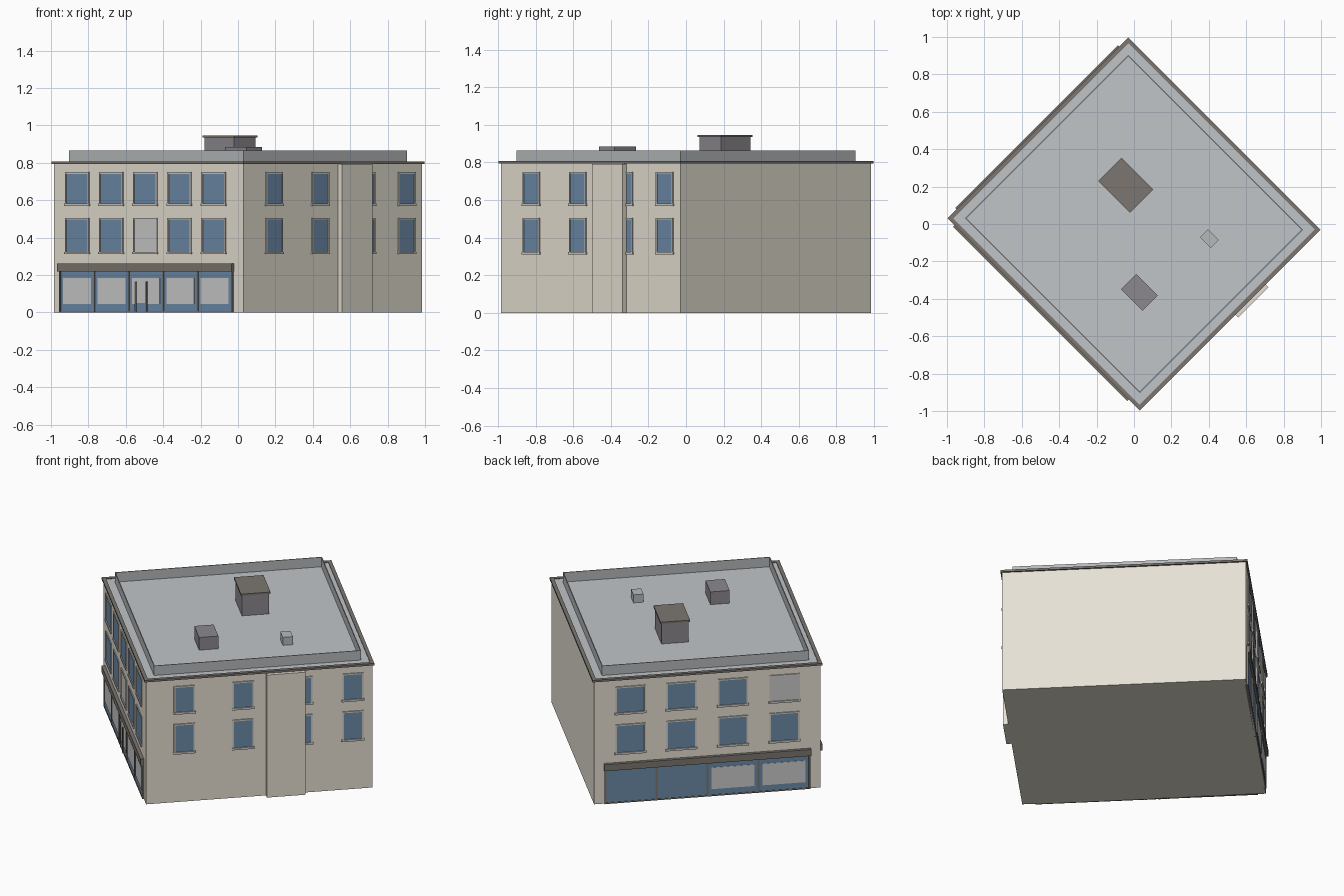
import bpy, bmesh, math
from mathutils import Matrix

if "Cube" in bpy.data.objects:
    bpy.data.objects.remove(bpy.data.objects["Cube"])

ROT = Matrix.Rotation(math.radians(-45), 4, 'Z')   # building sits diagonally
HU, HV = 0.717, 0.674                              # half sizes of the walls


def mat(name, r, g, b):
    m = bpy.data.materials.new(name)
    m.diffuse_color = (r, g, b, 1)
    m.use_nodes = True
    m.node_tree.nodes["Principled BSDF"].inputs["Base Color"].default_value = m.diffuse_color
    return m


WALL = mat("stone", 0.80, 0.75, 0.66)
ROOF = mat("roof_grey", 0.53, 0.56, 0.58)
PARA = mat("parapet_grey", 0.47, 0.49, 0.50)
DARK = mat("dark_trim", 0.20, 0.18, 0.16)
UNIT = mat("unit_dark", 0.26, 0.25, 0.27)
BLUE = mat("blue_glass", 0.15, 0.26, 0.40)
PALE = mat("pale_panel", 0.76, 0.77, 0.74)
FRAME = mat("frame_grey", 0.62, 0.60, 0.56)


def build(name, boxes, material):
    """One object from a list of (x0, x1, y0, y1, z0, z1) boxes."""
    bm = bmesh.new()
    for x0, x1, y0, y1, z0, z1 in boxes:
        m = Matrix.Translation(((x0 + x1) / 2, (y0 + y1) / 2, (z0 + z1) / 2)) \
            @ Matrix.Diagonal((abs(x1 - x0), abs(y1 - y0), abs(z1 - z0), 1))
        bmesh.ops.create_cube(bm, size=1, matrix=m)
    bm.transform(ROT)
    me = bpy.data.meshes.new(name)
    bm.to_mesh(me)
    bm.free()
    me.materials.append(material)
    ob = bpy.data.objects.new(name, me)
    bpy.context.collection.objects.link(ob)
    return ob


def ring(a, b, t, z0, z1):
    """Four boxes forming a rectangular ring of thickness t."""
    return [(-a, a, -b, -b + t, z0, z1), (-a, a, b - t, b, z0, z1),
            (-a, -a + t, -b + t, b - t, z0, z1), (a - t, a, -b + t, b - t, z0, z1)]


def on(side, a0, a1, z0, z1, d, back=0.01):
    """Box on a facade: a along the wall, d its projection."""
    if side == "front":
        return (a0, a1, -HV - d, -HV + back, z0, z1)
    if side == "right":
        return (HU - back, HU + d, a0, a1, z0, z1)
    return (-HU - d, -HU + back, a0, a1, z0, z1)


# shell, cornice, parapet
build("walls", [(-HU, HU, -HV, HV, 0, 0.796)], WALL)
build("roof_deck", [(-0.71, 0.71, -0.667, 0.667, 0.79, 0.803)], ROOF)
build("cornice", ring(0.727, 0.684, 0.022, 0.794, 0.807), DARK)
build("parapet", ring(0.66, 0.617, 0.005, 0.80, 0.865), PARA)
build("pilaster", [(HU - 0.01, 0.748, 0.04, 0.27, 0, 0.793)], WALL)

# rooftop units
build("large_roof_unit", [(-0.29, -0.065, 0.035, 0.197, 0.80, 0.938)], UNIT)
build("large_unit_cap", [(-0.297, -0.058, 0.028, 0.204, 0.936, 0.947)], DARK)
build("medium_roof_unit", [(0.198, 0.36, -0.295, -0.18, 0.80, 0.885)], UNIT)
build("small_roof_vent", [(0.30, 0.38, 0.20, 0.26, 0.80, 0.855)], PARA)

# upper windows: centres, width, set of pale (column, row)
ROWS = [(0.315, 0.505), (0.573, 0.75)]
WINDOWS = {
    "front": ([-0.539, -0.282, -0.024, 0.234, 0.492], 0.18, {(2, 0)}),
    "right": ([-0.446, -0.096, 0.253, 0.558], 0.127, set()),
    "left": ([-0.46, -0.153, 0.154, 0.457], 0.18, {(0, 1)}),
}
for side, (centres, w, pale) in WINDOWS.items():
    glass, blinds, frames = [], [], []
    t = 0.009
    for i, c in enumerate(centres):
        for j, (z0, z1) in enumerate(ROWS):
            a0, a1 = c - w / 2, c + w / 2
            pane = on(side, a0 + t, a1 - t, z0 + t, z1 - t, 0.002)
            (blinds if (i, j) in pale else glass).append(pane)
            frames += [on(side, a0, a0 + t, z0, z1, 0.006),
                       on(side, a1 - t, a1, z0, z1, 0.006),
                       on(side, a0 + t, a1 - t, z1 - t, z1, 0.006),
                       on(side, a0 - 0.004, a1 + 0.004, z0 - 0.004, z0 + t, 0.008)]
    build(side + "_window_glass", glass, BLUE)
    build(side + "_window_frames", frames, FRAME)
    if blinds:
        build(side + "_window_blinds", blinds, PALE)

# shopfronts: start, end, bays, bays with pale panels
SHOPS = {"front": (-0.665, 0.635, 5, range(5)), "left": (-0.608, 0.608, 4, (0, 1))}
for side, (s0, s1, n, pale) in SHOPS.items():
    step = (s1 - s0) / n
    build(side + "_shopfront", [on(side, s0, s1, 0.005, 0.225, 0.006)], BLUE)
    build(side + "_fascia", [on(side, s0 - 0.008, s1 + 0.008, 0.218, 0.26, 0.02)], DARK)
    build(side + "_shop_mullions",
          [on(side, s0 + i * step - 0.005, s0 + i * step + 0.005, 0, 0.22, 0.010)
           for i in range(n + 1)]
          + [on(side, s0, s1, 0, 0.008, 0.009)], DARK)
    build(side + "_shop_panels",
          [on(side, s0 + i * step + 0.025, s0 + (i + 1) * step - 0.025, 0.045, 0.185, 0.008)
           for i in pale], PALE)

# entrance door in the middle front bay
build("door_posts", [on("front", a - 0.006, a + 0.006, 0, 0.165, 0.013)
                     for a in (-0.09, -0.01)], DARK)
build("door_kick_panel", [on("front", -0.085, -0.015, 0.005, 0.05, 0.010)], BLUE)
